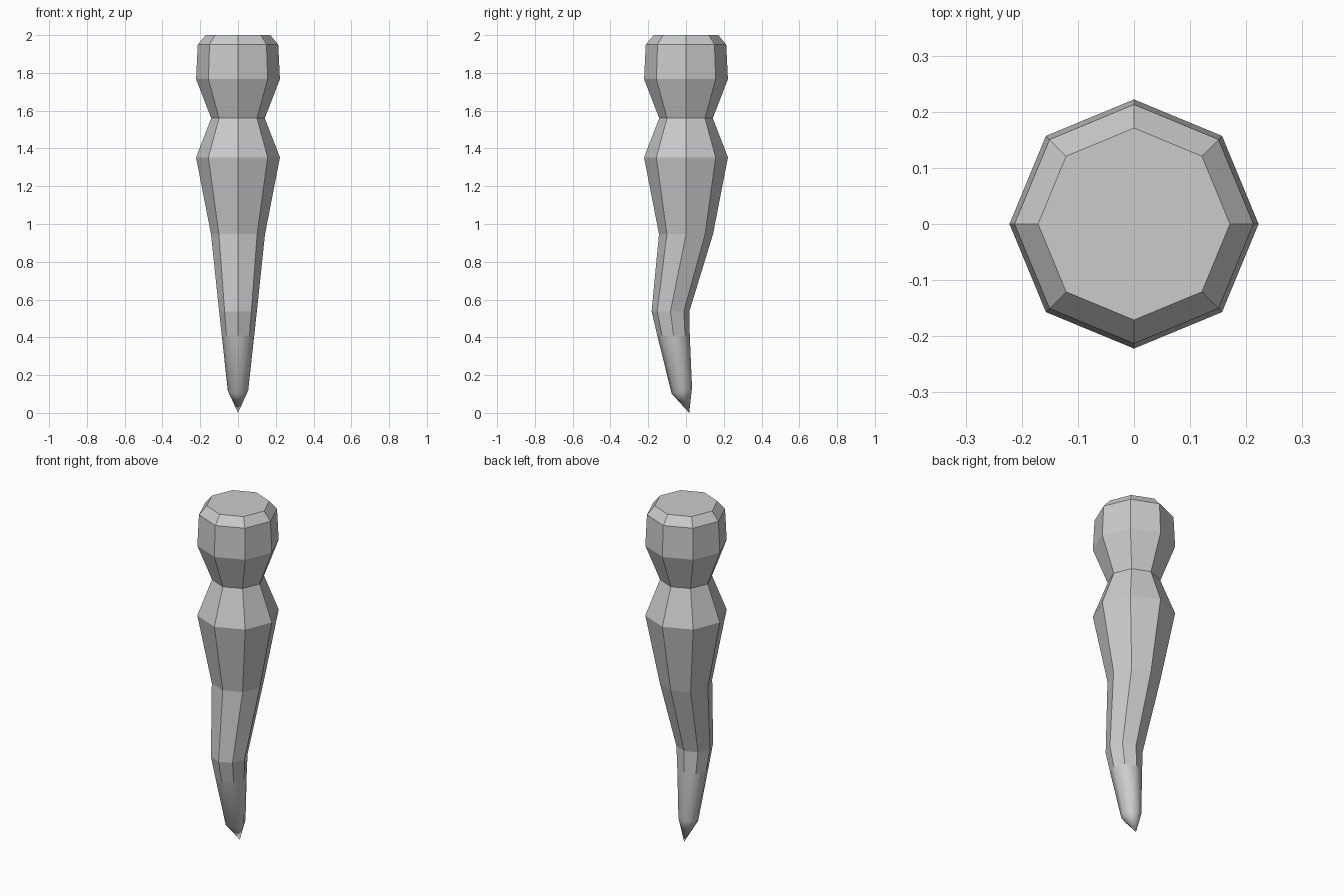
import bpy, bmesh, math

if "Cube" in bpy.data.objects:
    bpy.data.objects.remove(bpy.data.objects["Cube"])

SIDES = 8
# rings from bottom to top: height, radius, y offset, tilt (rise per unit y)
RINGS = [
    (0.118, 0.054, -0.022, 0.3),
    (0.41, 0.086, -0.066, 0.0),
    (0.538, 0.1, -0.082, 0.0),
    (0.946, 0.143, 0.0, 0.0),
    (1.353, 0.222, 0.0, 0.0),
    (1.56, 0.142, 0.0, 0.0),
    (1.767, 0.222, 0.0, 0.0),
    (1.95, 0.213, 0.0, 0.0),
    (2.0, 0.171, 0.0, 0.0),
]


def add_ring(bm, z, radius, y, tilt):
    verts = []
    for i in range(SIDES):
        a = math.tau * i / SIDES
        dy = radius * math.sin(a)
        verts.append(bm.verts.new((radius * math.cos(a), y + dy, z + tilt * dy)))
    return verts


bm = bmesh.new()
rings = [add_ring(bm, *r) for r in RINGS]

# octagonal sides
for low, high in zip(rings, rings[1:]):
    for i in range(SIDES):
        j = (i + 1) % SIDES
        bm.faces.new((low[i], low[j], high[j], high[i]))

# flat top and pointed end
bm.faces.new(rings[-1])
tip = bm.verts.new((0, 0.017, 0))
for i in range(SIDES):
    bm.faces.new((tip, rings[0][(i + 1) % SIDES], rings[0][i]))

# smooth shading only on the worn lower end
for f in bm.faces:
    f.smooth = f.calc_center_median().z < 0.41

bmesh.ops.recalc_face_normals(bm, faces=bm.faces[:])
mesh = bpy.data.meshes.new("bent_peg")
bm.to_mesh(mesh)
bm.free()
bpy.context.collection.objects.link(bpy.data.objects.new("bent_peg", mesh))
